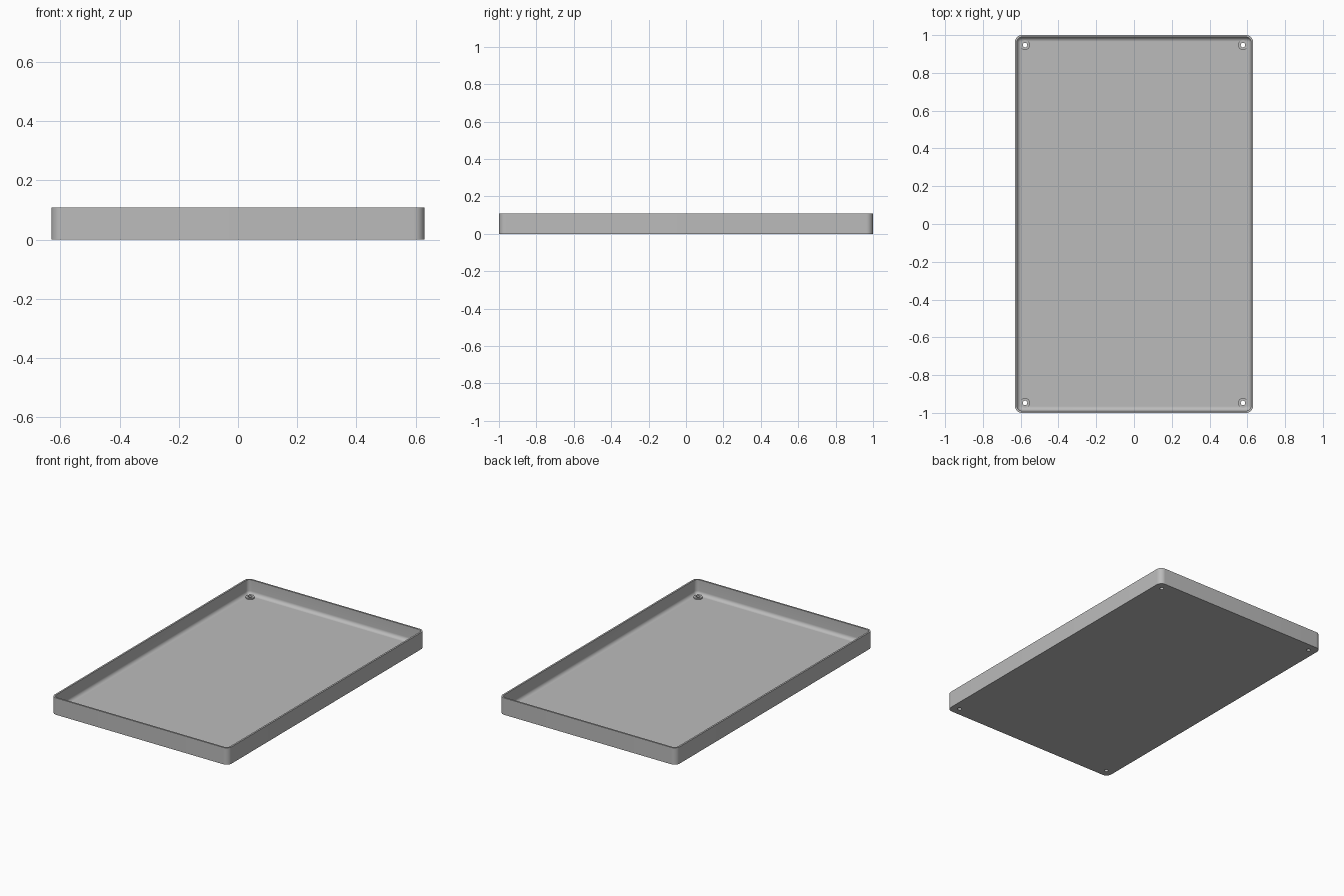
import bpy, bmesh, math

cube = bpy.data.objects.get("Cube")
if cube:
    bpy.data.objects.remove(cube, do_unlink=True)

HX, HY, HEIGHT = 0.63, 1.0, 0.108
CORNER, WALL, FLOOR, FILLET = 0.036, 0.011, 0.014, 0.023
HOLE_X, HOLE_Y = 0.577, 0.947

grey = bpy.data.materials.new("plain grey")
grey.use_nodes = True
grey.diffuse_color = (0.5, 0.5, 0.5, 1)
grey.node_tree.nodes["Principled BSDF"].inputs["Base Color"].default_value = (0.5, 0.5, 0.5, 1)


def rounded_ring(bm, inset, z, steps=10):
    """Rounded rectangle of vertices, shrunk by inset."""
    radius = max(CORNER - inset, 0.002)
    verts = []
    for i, (sx, sy) in enumerate([(1, 1), (-1, 1), (-1, -1), (1, -1)]):
        cx, cy = sx * (HX - inset - radius), sy * (HY - inset - radius)
        for k in range(steps + 1):
            a = math.pi / 2 * (i + k / steps)
            verts.append(bm.verts.new((cx + radius * math.cos(a), cy + radius * math.sin(a), z)))
    return verts


def finish(name, bm):
    bmesh.ops.recalc_face_normals(bm, faces=bm.faces)
    mesh = bpy.data.meshes.new(name)
    bm.to_mesh(mesh)
    bm.free()
    mesh.materials.append(grey)
    obj = bpy.data.objects.new(name, mesh)
    bpy.context.collection.objects.link(obj)
    return obj


def corner_cylinders(name, radius, low, high):
    """One upright cylinder in each corner."""
    bm = bmesh.new()
    for sx in (-1, 1):
        for sy in (-1, 1):
            made = bmesh.ops.create_cone(bm, cap_ends=True, segments=32, radius1=radius,
                                         radius2=radius, depth=high - low)
            bmesh.ops.translate(bm, verts=made["verts"],
                                vec=(sx * HOLE_X, sy * HOLE_Y, (low + high) / 2))
    obj = finish(name, bm)
    obj.hide_render = True
    return obj


# Tray: outer wall, rim, inner wall, then a rounded join into the floor
profile = [(0, 0), (0, HEIGHT), (WALL, HEIGHT)]
for k in range(9):
    a = math.pi / 2 * k / 8
    profile.append((WALL + FILLET * (1 - math.cos(a)), FLOOR + FILLET * (1 - math.sin(a))))
bm = bmesh.new()
rings = [rounded_ring(bm, inset, z) for inset, z in profile]
for lower, upper in zip(rings, rings[1:]):
    for i in range(len(lower)):
        j = (i + 1) % len(lower)
        bm.faces.new((lower[i], lower[j], upper[j], upper[i]))
bm.faces.new(rings[0])
bm.faces.new(rings[-1])
tray = finish("tray", bm)

# Low corner bosses, then screw holes right through them
bosses = corner_cylinders("corner_bosses", 0.026, 0.006, 0.022)
holes = corner_cylinders("screw_hole_cutters", 0.012, -0.05, 0.06)
bpy.context.view_layer.objects.active = tray
tray.select_set(True)
for tool, operation in ((bosses, "UNION"), (holes, "DIFFERENCE")):
    mod = tray.modifiers.new(tool.name, "BOOLEAN")
    mod.object, mod.operation, mod.solver = tool, operation, "EXACT"
    bpy.ops.object.modifier_apply(modifier=mod.name)
    bpy.data.objects.remove(tool, do_unlink=True)

bpy.ops.object.shade_smooth_by_angle(angle=math.radians(30))
